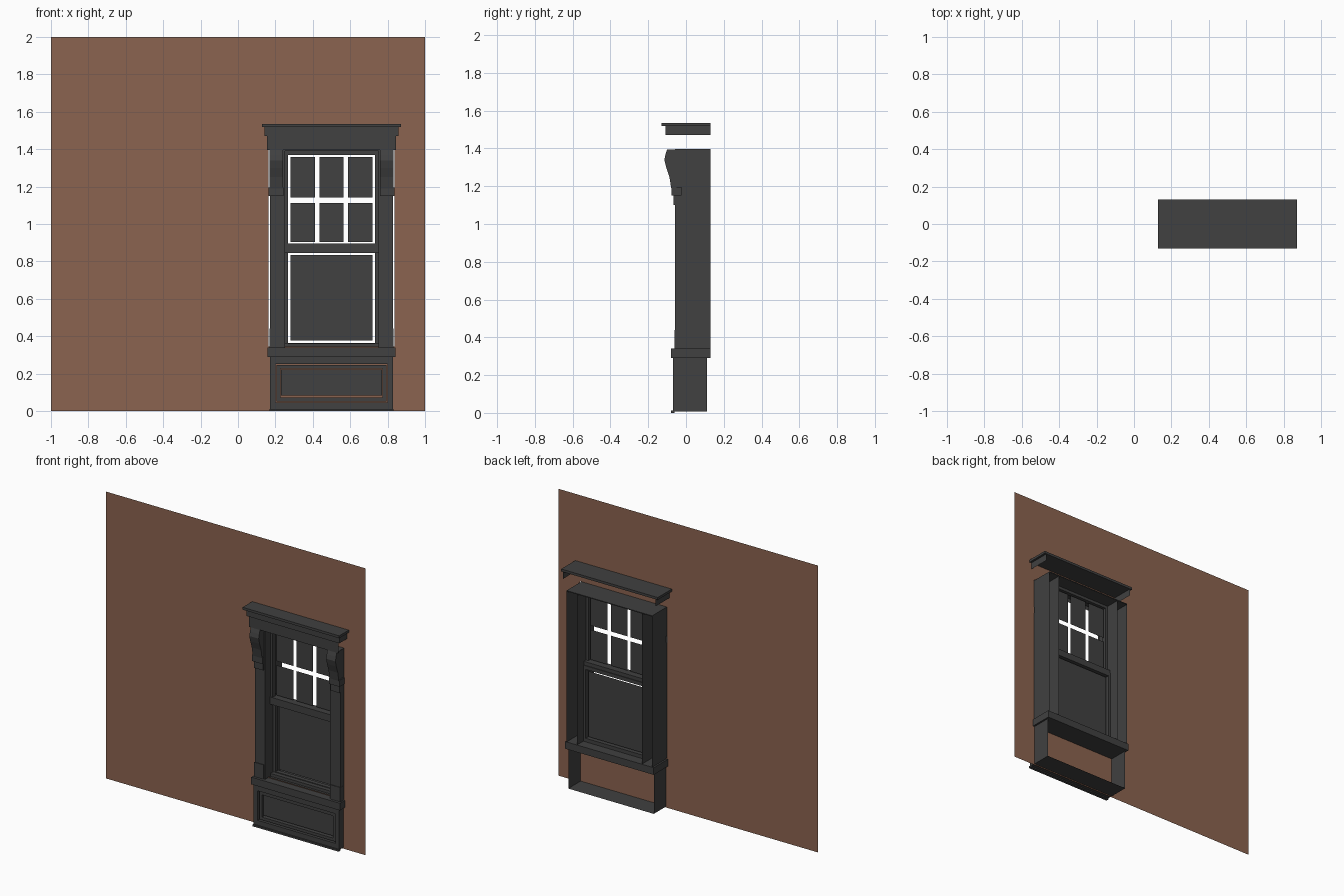
import bpy, bmesh

if "Cube" in bpy.data.objects:
    bpy.data.objects.remove(bpy.data.objects["Cube"])

def material(name, rgb):
    m = bpy.data.materials.new(name)
    m.diffuse_color = (*rgb, 1)
    m.use_nodes = True
    m.node_tree.nodes["Principled BSDF"].inputs["Base Color"].default_value = m.diffuse_color
    return m

DARK = material("charcoal_paint", (0.052, 0.052, 0.052))
BRICK = material("brick_brown", (0.26, 0.127, 0.08))

def finish(name, bm, mat):
    me = bpy.data.meshes.new(name)
    bm.to_mesh(me)
    bm.free()
    ob = bpy.data.objects.new(name, me)
    ob.data.materials.append(mat)
    bpy.context.collection.objects.link(ob)
    return ob

def add_box(bm, x, y, z, skip=""):
    """Box from ranges; skip lists sides left open: l r f k(back) b t."""
    v = [bm.verts.new((a, b, c)) for c in z for b in y for a in x]
    sides = {"b": (0, 2, 3, 1), "t": (4, 5, 7, 6), "f": (0, 1, 5, 4),
             "k": (2, 6, 7, 3), "l": (0, 4, 6, 2), "r": (1, 3, 7, 5)}
    for k, f in sides.items():
        if k not in skip:
            bm.faces.new([v[i] for i in f])

def box(name, x, y, z, skip=""):
    bm = bmesh.new()
    add_box(bm, x, y, z, skip)
    return finish(name, bm, DARK)

def ring(name, x, z, y, w, h):
    """Rectangular frame with stile width w and rail height h."""
    bm = bmesh.new()
    add_box(bm, (x[0], x[0] + w), y, z)
    add_box(bm, (x[1] - w, x[1]), y, z)
    add_box(bm, (x[0] + w, x[1] - w), y, (z[0], z[0] + h), "lr")
    add_box(bm, (x[0] + w, x[1] - w), y, (z[1] - h, z[1]), "lr")
    return finish(name, bm, DARK)

def sheet(bm, x, y, z):
    bm.faces.new([bm.verts.new(p) for p in
                  ((x[0], y, z[0]), (x[1], y, z[0]), (x[1], y, z[1]), (x[0], y, z[1]))])

# Wall sheet with a window opening
bm = bmesh.new()
WY = -0.025
xs, zs = (-1, 0.164, 0.836, 1), (0, 0.345, 1.40, 2)
for i in range(3):
    for j in range(3):
        if (i, j) != (1, 1):
            sheet(bm, xs[i:i + 2], WY, zs[j:j + 2])
bmesh.ops.remove_doubles(bm, verts=bm.verts, dist=1e-5)
finish("wall", bm, BRICK)

# Casings and brackets, mirrored about the window centre at x = 0.5
def span(a, b, side):
    return (a, b) if side == "left" else (1 - b, 1 - a)

bracket = [(-0.05, 1.15), (-0.07, 1.15), (-0.08, 1.20), (-0.088, 1.25), (-0.105, 1.30),
           (-0.115, 1.34), (-0.108, 1.37), (-0.10, 1.395), (-0.05, 1.395)]
for side in ("left", "right"):
    box(side + "_casing", span(0.17, 0.25, side), (-0.058, 0.13), (0.34, 1.395), "kbt")
    box(side + "_casing_foot", span(0.168, 0.24, side), (-0.062, -0.03), (0.34, 0.44), "kb")
    box(side + "_bracket_block", span(0.162, 0.242, side), (-0.078, WY), (1.15, 1.195))
    box(side + "_bracket_drop", span(0.17, 0.24, side), (-0.066, -0.05), (1.10, 1.15))
    bm = bmesh.new()
    x0, x1 = span(0.168, 0.24, side)
    f = bm.faces.new([bm.verts.new((x0, y, z)) for y, z in bracket])
    ext = bmesh.ops.extrude_face_region(bm, geom=[f], use_keep_orig=True)
    bmesh.ops.translate(bm, vec=(x1 - x0, 0, 0),
                        verts=[g for g in ext["geom"] if isinstance(g, bmesh.types.BMVert)])
    bmesh.ops.recalc_face_normals(bm, faces=bm.faces)
    finish(side + "_bracket", bm, DARK)

# Head of the opening
box("head_board", (0.17, 0.83), (-0.058, 0.13), (1.39, 1.396))

# Frieze plate, crown moulding and cap
bm = bmesh.new()
sheet(bm, (0.155, 0.845), -0.10, (1.395, 1.48))
finish("frieze", bm, DARK)
box("crown_moulding", (0.143, 0.857), (-0.108, 0.13), (1.47, 1.518), "kbt")
box("cornice_cap", (0.127, 0.872), (-0.13, 0.13), (1.518, 1.535))

# Sill
box("sill", (0.158, 0.842), (-0.08, 0.13), (0.29, 0.34))

# Sashes: the upper one sits in front of the lower one
ring("upper_sash", (0.25, 0.75), (0.865, 1.39), (0.0, 0.03), 0.018, 0.02)
box("meeting_rail", (0.25, 0.75), (-0.005, 0.055), (0.845, 0.895))
ring("lower_sash", (0.25, 0.75), (0.34, 0.87), (0.03, 0.06), 0.018, 0.025)
box("lower_stop", (0.25, 0.75), (0.0, 0.03), (0.34, 0.36))

# Glass panes, separated by open gaps
bm = bmesh.new()
for x in ((0.281, 0.411), (0.435, 0.563), (0.587, 0.718)):
    for z in ((0.904, 1.113), (1.142, 1.358)):
        sheet(bm, x, 0.025, z)
finish("upper_panes", bm, DARK)
bm = bmesh.new()
sheet(bm, (0.281, 0.718), 0.05, (0.376, 0.833))
finish("lower_pane", bm, DARK)

# Base box under the sill, open at the back, with a recessed panel
box("base_box", (0.17, 0.83), (-0.07, 0.112), (0.008, 0.29), "fkt")
ring("base_frame", (0.17, 0.83), (0.008, 0.29), (-0.07, -0.03), 0.03, 0.038)
ring("panel_moulding", (0.207, 0.793), (0.052, 0.247), (-0.06, -0.03), 0.02, 0.02)
box("panel_field", (0.23, 0.77), (-0.05, -0.03), (0.082, 0.222))
box("plinth", (0.168, 0.832), (-0.08, -0.06), (0.0, 0.012))
